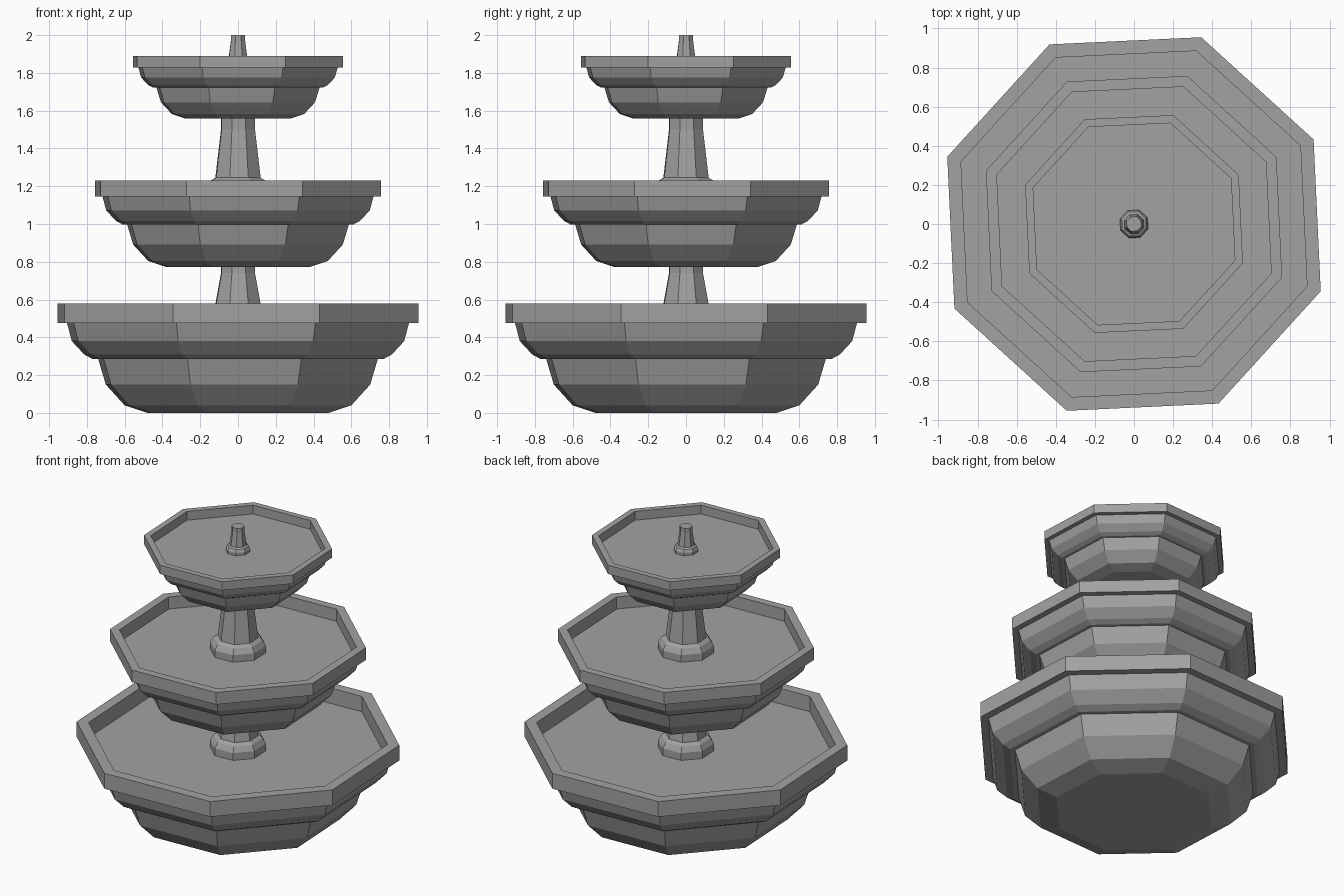
import bpy, bmesh, math

SIDES = 8
TURN = math.radians(25.2)          # twist of the octagon about z
FLAT = math.cos(math.radians(19.8))  # half-width along x -> corner radius

old = bpy.data.objects.get("Cube")
if old:
    bpy.data.objects.remove(old, do_unlink=True)

stone = bpy.data.materials.new("grey_stone")
stone.use_nodes = True
colour = (0.36, 0.36, 0.36, 1)
stone.diffuse_color = colour
stone.node_tree.nodes["Principled BSDF"].inputs["Base Color"].default_value = colour


def lathe(name, profile):
    """Turn a (half-width, height) profile into a capped octagonal solid."""
    bm = bmesh.new()
    rings = []
    for half, z in profile:
        r = half / FLAT
        angles = [TURN + math.tau * i / SIDES for i in range(SIDES)]
        rings.append([bm.verts.new((r * math.cos(a), r * math.sin(a), z)) for a in angles])
    for low, high in zip(rings, rings[1:]):
        for i in range(SIDES):
            j = (i + 1) % SIDES
            bm.faces.new((low[i], low[j], high[j], high[i]))
    bm.faces.new(rings[0][::-1])
    bm.faces.new(rings[-1])
    bmesh.ops.recalc_face_normals(bm, faces=bm.faces)
    mesh = bpy.data.meshes.new(name)
    bm.to_mesh(mesh)
    bm.free()
    mesh.materials.append(stone)
    obj = bpy.data.objects.new(name, mesh)
    bpy.context.collection.objects.link(obj)
    return obj


# Basin: curved bowl, step, curved collar, overhanging rim, sunken floor
BASIN = [(0.48, 0), (0.60, 0.04), (0.70, 0.15), (0.74, 0.285),
         (0.77, 0.285), (0.815, 0.31), (0.88, 0.38), (0.905, 0.475),
         (0.955, 0.475), (0.955, 0.58), (0.885, 0.58), (0.885, 0.475)]

for name, width, height, base in (("lower_basin", 1, 1, 0),
                                  ("middle_basin", 0.793, 0.787, 0.773),
                                  ("upper_basin", 0.583, 0.57, 1.559)):
    lathe(name, [(h * width, base + z * height) for h, z in BASIN])

# Columns: round-shouldered foot, tapering shaft, straight neck
FOOT = [(0.165, 0), (0.165, 0.05), (0.145, 0.085), (0.12, 0.1)]
for name, floor, neck, top in (("lower_column", 0.475, 0.74, 0.80),
                               ("middle_column", 1.145, 1.50, 1.58)):
    lathe(name, [(h, floor + z) for h, z in FOOT] + [(0.09, neck), (0.09, top)])

# Spout on the top basin
lathe("spout", [(0.072, 1.83), (0.072, 1.85), (0.063, 1.868), (0.05, 1.875),
                (0.038, 1.97), (0.038, 2.0)])
